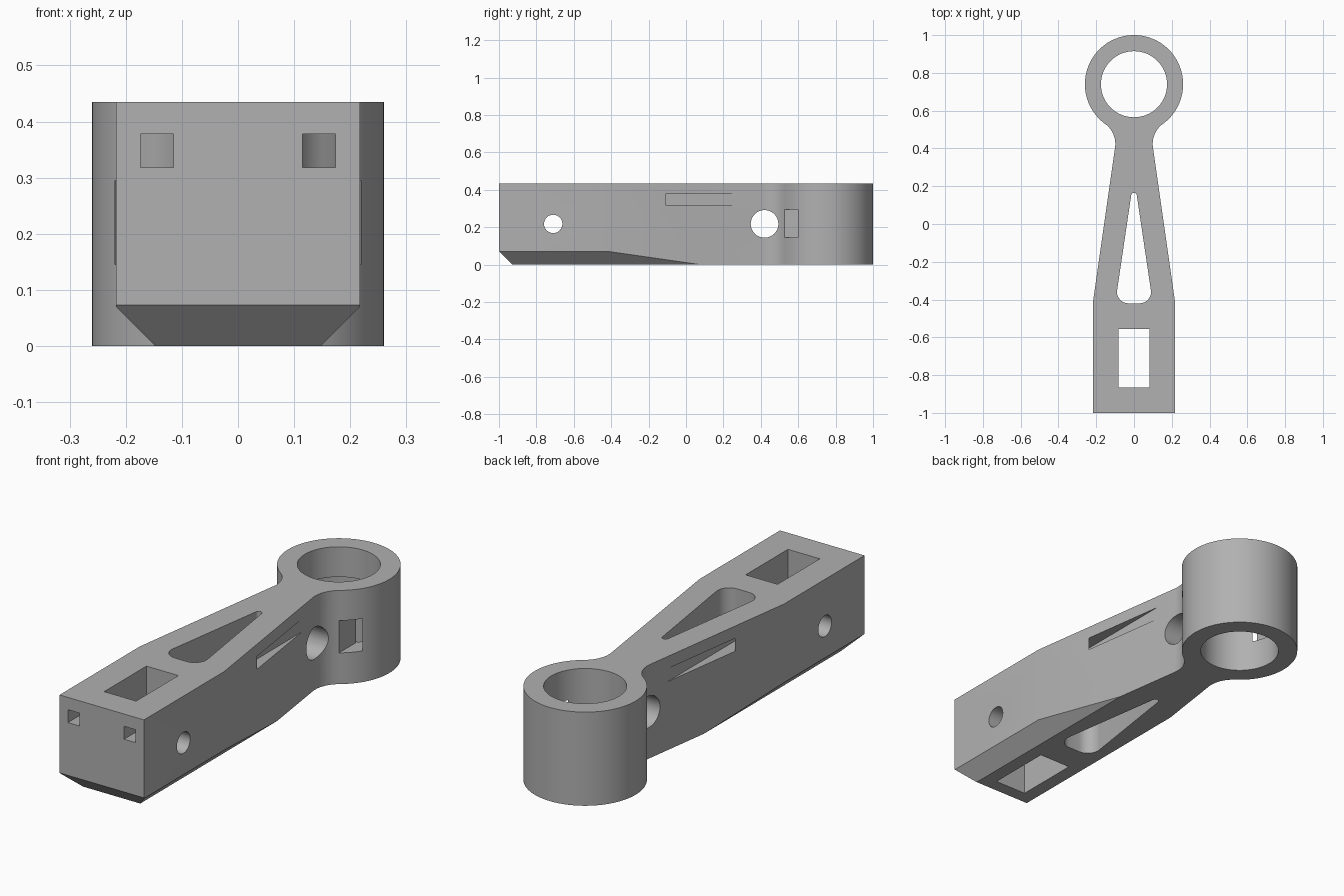
import bpy, bmesh
from math import sin, cos, pi, radians, atan2, hypot

cube = bpy.data.objects.get("Cube")
if cube:
    bpy.data.objects.remove(cube, do_unlink=True)

H = 0.435            # total height
HALF_W = 0.217       # half width of the square end
RING_Y, RING_R, BORE_R = 0.74, 0.26, 0.175

grey = bpy.data.materials.new("plain_grey")
grey.use_nodes = True
grey.diffuse_color = (0.44, 0.44, 0.44, 1)
grey.node_tree.nodes["Principled BSDF"].inputs["Base Color"].default_value = (0.44, 0.44, 0.44, 1)


def arc(cx, cy, r, a0, a1, n):
    """Points on an arc, angles in degrees."""
    angles = [radians(a0 + (a1 - a0) * i / n) for i in range(n + 1)]
    return [(cx + r * cos(a), cy + r * sin(a)) for a in angles]


def mirrored(half):
    """Close a right-hand half outline with its mirror image."""
    return half + [(-x, y) for x, y in reversed(half) if abs(x) > 1e-5]


def prism(name, points, lo, hi, axis="z"):
    """Extrude a 2D outline along an axis."""
    place = {"z": lambda a, b, c: (a, b, c),
             "x": lambda a, b, c: (c, a, b),
             "y": lambda a, b, c: (a, c, b)}[axis]
    bm = bmesh.new()
    rings = [[bm.verts.new(place(a, b, c)) for a, b in points] for c in (lo, hi)]
    n = len(points)
    bm.faces.new(rings[0])
    bm.faces.new(rings[1])
    for i in range(n):
        j = (i + 1) % n
        bm.faces.new((rings[0][i], rings[0][j], rings[1][j], rings[1][i]))
    bmesh.ops.recalc_face_normals(bm, faces=bm.faces)
    mesh = bpy.data.meshes.new(name)
    bm.to_mesh(mesh)
    bm.free()
    obj = bpy.data.objects.new(name, mesh)
    bpy.context.collection.objects.link(obj)
    mesh.materials.append(grey)
    return obj


def rect(a0, b0, a1, b1):
    return [(a0, b0), (a1, b0), (a1, b1), (a0, b1)]


# Arm outline: square end, taper, concave fillet, ring
FIL_R, FIL_X = 0.13, 0.229
fil_y = RING_Y - ((RING_R + FIL_R) ** 2 - FIL_X ** 2) ** 0.5
to_ring = atan2(RING_Y - fil_y, -FIL_X) * 180 / pi
half = [(HALF_W, -1), (HALF_W, -0.41)]
half += arc(FIL_X, fil_y, FIL_R, 188, to_ring, 16)
half += arc(0, RING_Y, RING_R, to_ring - 180, 90, 44)[1:]
arm = prism("lever_arm", mirrored(half), 0, H)

cutters = []


def cut(name, points, lo, hi, axis="z"):
    cutters.append(prism(name, points, lo, hi, axis))


# Vertical openings: bore, tapered window, rectangular pocket
cut("bore_cutter", arc(0, RING_Y, BORE_R, 0, 354.375, 63), -0.1, 0.6)
window = arc(0.03, -0.36, 0.06, -90, 8, 10) + arc(0, 0.15, 0.015, 8, 90, 6)
cut("window_cutter", mirrored(window), -0.1, 0.6)
cut("pocket_cutter", rect(-0.082, -0.865, 0.082, -0.555), -0.1, 0.6)

# Cross holes
for name, y, r in (("small_pin_cutter", -0.71, 0.049), ("large_pin_cutter", 0.42, 0.074)):
    cut(name, arc(y, 0.218, r, 0, 348.75, 31), -0.5, 0.5, "x")

# Bevels under the front and along both sides
cut("front_bevel_cutter", [(-1.1, -0.1), (-0.827, -0.1), (-1.1, 0.173)], -0.5, 0.5, "x")
for s in (1, -1):
    cut("side_bevel_cutter", [(s * 0.047, -0.1), (s * 0.35, -0.1), (s * 0.35, 0.203)],
        -1.1, 0.2, "y")
    # Long square channels from the front, leaving through the tapered sides
    cut("channel_cutter", rect(s * 0.115, 0.318, s * 0.174, 0.378), -1.1, 0.32, "y")

# Band slot: round the back of the bore, with legs leaving at the neck
outer = [(0.219, 0.5)] + arc(0, RING_Y, 0.219, 0, 90, 24)
inner = arc(0, RING_Y, 0.15, 90, 0, 24) + [(0.15, 0.5)]
band = outer + [(-x, y) for x, y in reversed(outer[:-1])]
band += [(-x, y) for x, y in reversed(inner[1:])] + inner
cut("band_slot_cutter", band, 0.145, 0.295)

# Apply all cuts and remove the cutters
bpy.ops.object.select_all(action="DESELECT")
bpy.context.view_layer.objects.active = arm
arm.select_set(True)
for c in cutters:
    c.hide_render = True
    mod = arm.modifiers.new(c.name, "BOOLEAN")
    mod.operation, mod.solver, mod.object = "DIFFERENCE", "EXACT", c
    bpy.ops.object.modifier_apply(modifier=mod.name)
    bpy.data.objects.remove(c, do_unlink=True)

bpy.ops.object.shade_smooth_by_angle(angle=radians(25))
